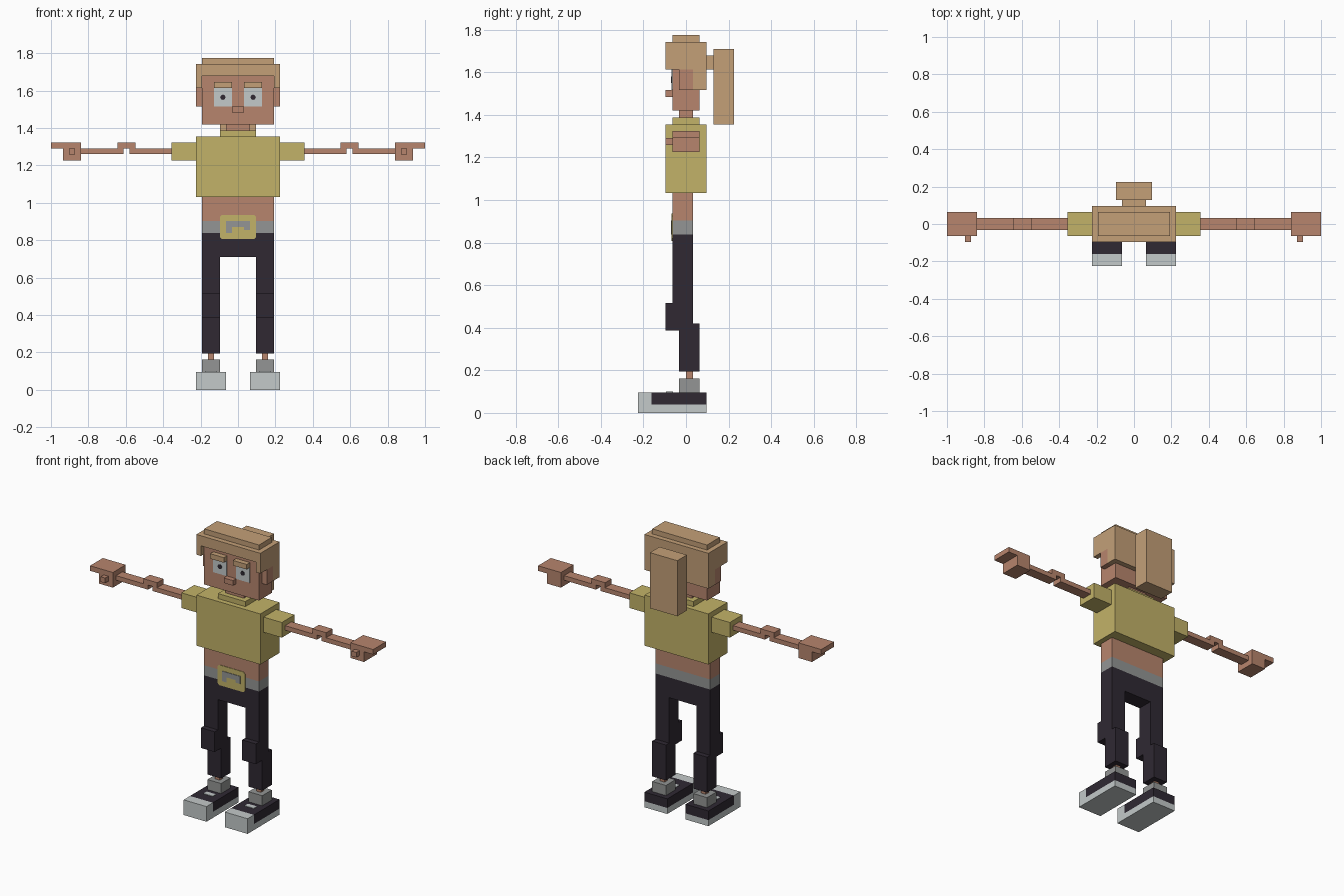
import bpy
import bmesh
from math import cos, sin, tau
from mathutils import Vector

if "Cube" in bpy.data.objects:
    bpy.data.objects.remove(bpy.data.objects["Cube"], do_unlink=True)

U = 2 / 62      # one block of the modelling grid
THIN = 0.1      # painted plate thickness, in blocks


def material(name, red, green, blue):
    mat = bpy.data.materials.new(name)
    mat.use_nodes = True
    colour = [(c / 255) ** 2.2 for c in (red, green, blue)] + [1]
    mat.diffuse_color = colour
    bsdf = next(n for n in mat.node_tree.nodes if n.type == 'BSDF_PRINCIPLED')
    bsdf.inputs["Base Color"].default_value = colour
    bsdf.inputs["Roughness"].default_value = 0.9
    return mat


SKIN = material("skin", 182, 132, 109)
HAIR = material("hair", 194, 158, 119)
SHIRT = material("yellow cloth", 193, 177, 104)
GREY = material("grey cloth", 146, 148, 147)
WHITE = material("pale white", 194, 200, 200)
DARK = material("dark cloth", 51, 45, 54)


def prism(name, mat, outline, axis, start, end):
    """Extrude a closed 2D outline along the x or y axis."""
    def place(a, b, depth):
        return Vector((depth, a, b) if axis == 'x' else (a, depth, b)) * U
    bm = bmesh.new()
    face = bm.faces.new([bm.verts.new(place(a, b, start)) for a, b in outline])
    result = bmesh.ops.extrude_face_region(bm, geom=[face])
    moved = [g for g in result["geom"] if isinstance(g, bmesh.types.BMVert)]
    bmesh.ops.translate(bm, verts=moved, vec=place(0, 0, end - start))
    bmesh.ops.recalc_face_normals(bm, faces=bm.faces)
    mesh = bpy.data.meshes.new(name)
    bm.to_mesh(mesh)
    bm.free()
    mesh.materials.append(mat)
    obj = bpy.data.objects.new(name, mesh)
    bpy.context.collection.objects.link(obj)
    return obj


def box(name, mat, x, y, z):
    """Block from ranges along each axis."""
    corners = [(x[0], z[0]), (x[1], z[0]), (x[1], z[1]), (x[0], z[1])]
    return prism(name, mat, corners, 'y', *y)


def centred(name, mat, half, y, z):
    return box(name, mat, (-half, half), y, z)


def pair(name, mat, x, y, z):
    """Matching left and right blocks."""
    box("left_" + name, mat, x, y, z)
    box("right_" + name, mat, (-x[1], -x[0]), y, z)


# Head and face
centred("head", SKIN, 6, (-2, 2), (44, 52))
centred("nose", SKIN, 1, (-3, -2), (46, 47))
centred("neck", SKIN, 2, (-1, 1), (43, 44))
pair("ear", SKIN, (6, 7), (-1, 1), (47, 50))
pair("eyebrow", HAIR, (1, 4), (-3, -2), (50, 51))
pair("eye", WHITE, (1, 4), (-2 - THIN, -2), (47, 50))
for side, sign in (("left", 1), ("right", -1)):
    ring = [(sign * 2.5 + 0.45 * cos(tau * i / 8), 48.5 + 0.45 * sin(tau * i / 8))
            for i in range(8)]
    prism(side + "_pupil", DARK, ring, 'y', -2 - 2 * THIN, -2 - THIN)

# Hair: crown, stepped sides, back panel and ponytail
centred("hair_crown", HAIR, 6, (-2, 2), (54, 55))
centred("hair_cap", HAIR, 7, (-3, 3), (52, 54))
centred("hair_back", HAIR, 6, (2, 3), (47, 52))
side_profile = [(-3, 52), (-3, 50), (1, 50), (1, 47), (3, 47), (3, 52)]
prism("left_hair_side", HAIR, side_profile, 'x', 6, 7)
prism("right_hair_side", HAIR, side_profile, 'x', -7, -6)
centred("ponytail_tie", HAIR, 2, (3, 4), (50, 52))
centred("ponytail", HAIR, 3, (4, 7), (42, 53))

# Shirt and waist
centred("collar", SHIRT, 3, (-2, 2), (42, 43))
centred("shirt", SHIRT, 7, (-3, 3), (32, 42))
pair("sleeve", SHIRT, (7, 11), (-2, 2), (38, 41))
centred("waist", SKIN, 6, (-2, 1), (28, 32))
centred("belt", GREY, 6, (-2, 1), (26, 28))

# Buckle with clipped corners and an arch-shaped inlay
bevel = 0.35
buckle = []
for sx, sz in ((-1, -1), (1, -1), (1, 1), (-1, 1)):
    cut = [(sx * (3 - bevel), 27 + sz * 2), (sx * 3, 27 + sz * (2 - bevel))]
    buckle += cut if sx == sz else cut[::-1]
# Keep the corner points in order around the centre
order = Vector((1, 0))
buckle.sort(key=lambda p: order.angle_signed(Vector((p[0], p[1] - 27))))
prism("buckle", SHIRT, buckle, 'y', -2 - THIN, -2)
arch = [(-2, 26), (-1, 26), (-1, 27), (1, 27), (1, 26.5), (2, 26.5), (2, 28), (-2, 28)]
prism("buckle_inlay", GREY, arch, 'y', -2 - 2 * THIN, -2 - THIN)

# Arms and hands
pair("upper_arm", SKIN, (11, 18), (-1, 1), (39.1, 40))
pair("elbow", SKIN, (17, 20), (-1, 1), (40, 41))
pair("forearm", SKIN, (19, 26), (-1, 1), (39.1, 40))
pair("palm", SKIN, (26, 29), (-2, 2), (38, 40))
pair("fingers", SKIN, (26, 31), (-2, 2), (40, 41))
pair("thumb", SKIN, (27, 28), (-3, -2), (39, 40))

# Trousers
centred("trouser_top", DARK, 6, (-2, 1), (22, 26))
pair("thigh", DARK, (3, 6), (-2, 1), (13, 22))
pair("knee", DARK, (3, 6), (-3, -1), (12, 16))
pair("shin", DARK, (3, 6), (-1, 2), (6, 13))

# Ankles and shoes
pair("ankle", SKIN, (4, 5), (0, 1), (5, 6))
pair("sock", GREY, (3, 6), (-1, 2), (3, 5))
pair("shoe_sole", WHITE, (2, 7), (-5, 3), (0, 1.2))
pair("shoe_upper", DARK, (2, 7), (-5, 3), (1.2, 3))
pair("shoe_toe", WHITE, (2, 7), (-7, -5), (0, 3))
pair("shoe_lace", WHITE, (3.5, 5.5), (-2.9, -1.9), (3, 3 + THIN))
